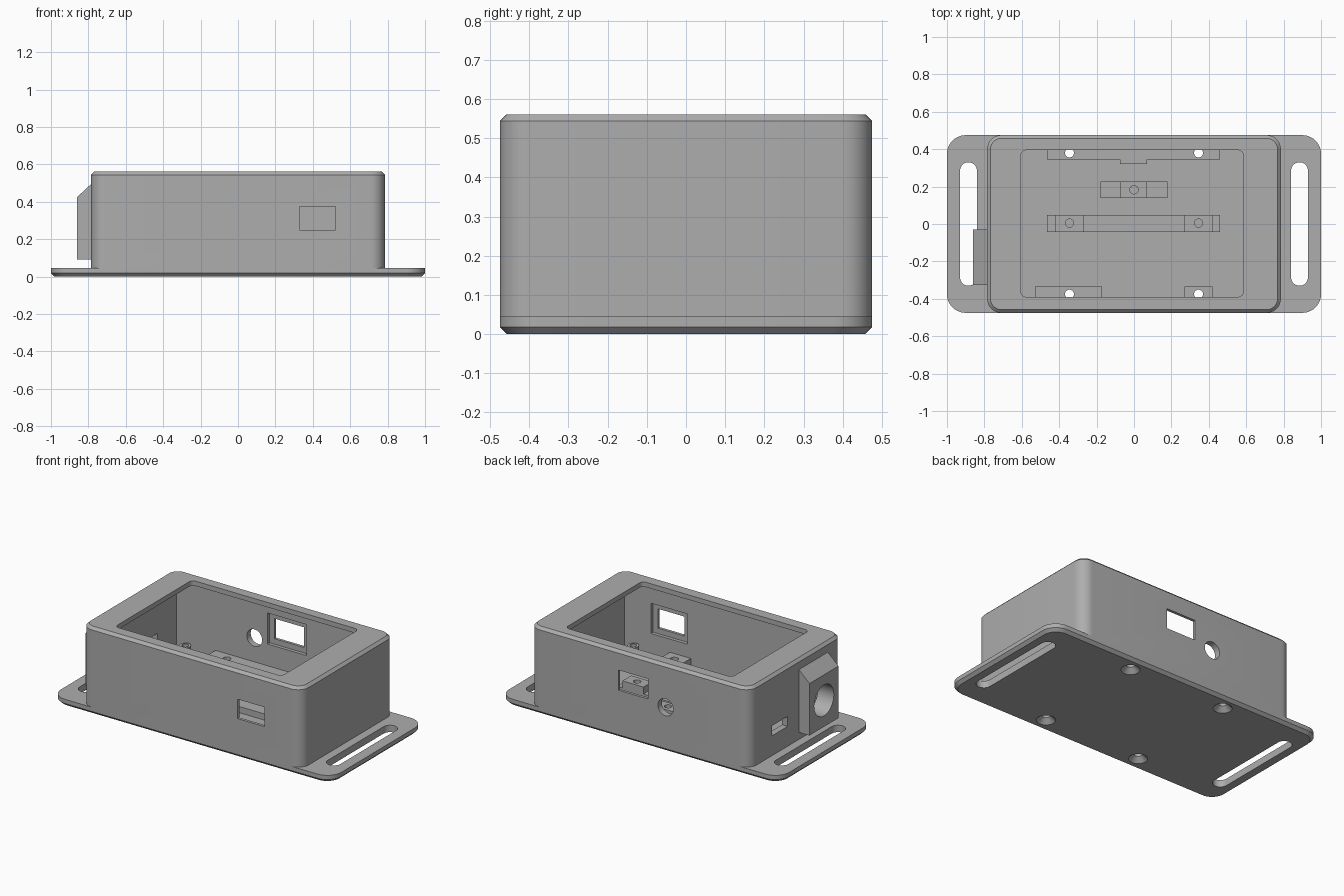
import bpy, bmesh, math
from mathutils import Matrix

if "Cube" in bpy.data.objects:
    bpy.data.objects.remove(bpy.data.objects["Cube"])

grey = bpy.data.materials.new("plain_grey")
grey.diffuse_color = (0.42, 0.42, 0.42, 1)
grey.use_nodes = True
grey.node_tree.nodes["Principled BSDF"].inputs["Base Color"].default_value = grey.diffuse_color


def finish(name, bm):
    bmesh.ops.remove_doubles(bm, verts=bm.verts, dist=1e-5)
    bmesh.ops.recalc_face_normals(bm, faces=bm.faces)
    me = bpy.data.meshes.new(name)
    bm.to_mesh(me)
    bm.free()
    me.materials.append(grey)
    ob = bpy.data.objects.new(name, me)
    bpy.context.collection.objects.link(ob)
    return ob


def loft(name, cx, cy, rings, n=10):
    """Stack rounded rectangles; each ring is (half x, half y, radius, z)."""
    bm = bmesh.new()
    loops = []
    for hx, hy, r, z in rings:
        loop = []
        for q, (sx, sy) in enumerate([(1, 1), (-1, 1), (-1, -1), (1, -1)]):
            for i in range(n + 1):
                a = math.pi / 2 * (q + i / n)
                loop.append(bm.verts.new((cx + sx * (hx - r) + r * math.cos(a),
                                          cy + sy * (hy - r) + r * math.sin(a), z)))
        loops.append(loop)
    for lo, hi in zip(loops, loops[1:]):
        for i in range(len(lo)):
            j = (i + 1) % len(lo)
            bm.faces.new((lo[i], lo[j], hi[j], hi[i]))
    bm.faces.new(loops[0][::-1])
    bm.faces.new(loops[-1])
    return finish(name, bm)


def box(name, x0, x1, y0, y1, z0, z1):
    bm = bmesh.new()
    bmesh.ops.create_cube(bm, size=1)
    for v in bm.verts:
        v.co = ((x0 + x1) / 2 + v.co.x * (x1 - x0),
                (y0 + y1) / 2 + v.co.y * (y1 - y0),
                (z0 + z1) / 2 + v.co.z * (z1 - z0))
    return finish(name, bm)


def rod(name, loc, r, depth, axis='Z', r2=None):
    bm = bmesh.new()
    bmesh.ops.create_cone(bm, cap_ends=True, segments=32, radius1=r,
                          radius2=r if r2 is None else r2, depth=depth)
    turn = {'Z': Matrix(), 'X': Matrix.Rotation(math.pi / 2, 4, 'Y'),
            'Y': Matrix.Rotation(math.pi / 2, 4, 'X')}[axis]
    bmesh.ops.transform(bm, matrix=Matrix.Translation(loc) @ turn, verts=bm.verts)
    return finish(name, bm)


def boolean(ob, tools, operation='DIFFERENCE'):
    for t in tools:
        bpy.context.view_layer.objects.active = ob
        m = ob.modifiers.new("cut", 'BOOLEAN')
        m.operation, m.solver, m.object = operation, 'EXACT', t
        bpy.ops.object.modifier_apply(modifier=m.name)
        bpy.data.objects.remove(t, do_unlink=True)


SCREWS = [(x, y) for x in (-0.345, 0.345) for y in (-0.375, 0.38)]

# Base plate with strap slots and countersunk screw holes
plate = loft("base_plate", 0, 0, [(0.982, 0.457, 0.085, 0), (1, 0.475, 0.1, 0.018),
                                  (1, 0.475, 0.1, 0.045)])
cuts = [loft("slot_cutter", s * 0.885, 0, [(0.045, 0.33, 0.045, -0.1), (0.045, 0.33, 0.045, 0.1)])
        for s in (-1, 1)]
for x, y in SCREWS:
    cuts.append(rod("screw_cutter", (x, y, 0), 0.024, 0.3))
    cuts.append(rod("sink_cutter", (x, y, 0.01), 0.066, 0.04, r2=0.024))
boolean(plate, cuts)

# Housing shell with chamfered top
shell = loft("housing_shell", 0, 0, [(0.785, 0.475, 0.075, 0.045), (0.785, 0.475, 0.075, 0.544),
                                     (0.768, 0.458, 0.06, 0.561)])

# Power jack housing on the left end
bm = bmesh.new()
prof = [(-0.76, 0.09), (-0.86, 0.09), (-0.86, 0.425), (-0.785, 0.495), (-0.76, 0.495)]
face = bm.faces.new([bm.verts.new((x, -0.325, z)) for x, z in prof])
ext = bmesh.ops.extrude_face_region(bm, geom=[face])
for v in ext["geom"]:
    if isinstance(v, bmesh.types.BMVert):
        v.co.y = -0.03
boolean(shell, [finish("jack_housing", bm)], 'UNION')

# Cavity, top opening and all wall openings
boolean(shell, [
    box("cavity_cutter", -0.745, 0.745, -0.435, 0.435, -0.1, 0.53),
    loft("opening_cutter", -0.01, 0.0025, [(0.595, 0.3925, 0.03, 0.4), (0.595, 0.3925, 0.03, 0.7)]),
    box("front_window_cutter", 0.33, 0.52, -0.6, -0.4, 0.25, 0.375),
    box("front_recess_cutter", 0.295, 0.555, -0.457, -0.4, 0.215, 0.41),
    box("back_window_cutter", -0.06, 0.15, 0.4, 0.6, 0.305, 0.435),
    box("back_recess_cutter", -0.095, 0.185, 0.4, 0.457, 0.27, 0.47),
    rod("back_hole_cutter", (-0.187, 0.46, 0.285), 0.055, 0.2, 'Y'),
    box("end_slot_cutter", -0.9, -0.7, 0.085, 0.245, 0.173, 0.237),
    rod("jack_cutter", (-0.82, -0.178, 0.26), 0.1, 0.3, 'X')])

# Circuit board supports along the back and front walls
FLOOR, TOP = 0.045, 0.13
back = box("back_support", -0.465, 0.46, 0.345, 0.435, FLOOR, TOP)
tab = box("back_support_tab", -0.075, 0.07, 0.32, 0.345, FLOOR, TOP)
left = box("front_left_support", -0.53, -0.17, -0.435, -0.335, FLOOR, TOP)
right = box("front_right_support", 0.27, 0.42, -0.435, -0.335, FLOOR, TOP)
for part, holes in ((back, SCREWS[1::2]), (left, SCREWS[0:1]), (right, SCREWS[2:3])):
    boolean(part, [rod("hole_cutter", (x, y, 0.1), 0.024, 0.3) for x, y in holes])

# Centre rail with raised screw blocks
rail = box("centre_rail", -0.465, 0.46, -0.042, 0.048, FLOOR, 0.085)
small = box("small_rail", -0.18, 0.178, 0.14, 0.228, FLOOR, 0.085)
blocks = [box("rail_block", x - 0.075, x + 0.075, -0.042, 0.048, 0.085, TOP)
          for x in (-0.345, 0.345)]
blocks.append(box("small_rail_block", -0.073, 0.07, 0.14, 0.228, 0.085, TOP))
for part, x, y in zip(blocks, (-0.345, 0.345, 0), (0.005, 0.005, 0.183)):
    boolean(part, [rod("hole_cutter", (x, y, 0.14), 0.022, 0.08)])

# Hollow posts in the corners, below the rim
posts = []
for x in (-0.65, 0.65):
    for y in (-0.39, 0.39):
        p = rod("corner_post", (x, y, (FLOOR + TOP) / 2), 0.035, TOP - FLOOR)
        boolean(p, [rod("hole_cutter", (x, y, 0.13), 0.02, 0.1)])
        posts.append(p)

# Smooth the rounded corners and bores, keep hard edges
bpy.ops.object.select_all(action='DESELECT')
for ob in [plate, shell, back, left, right] + blocks + posts:
    ob.select_set(True)
    bpy.context.view_layer.objects.active = ob
bpy.ops.object.shade_smooth_by_angle(angle=math.radians(30))
